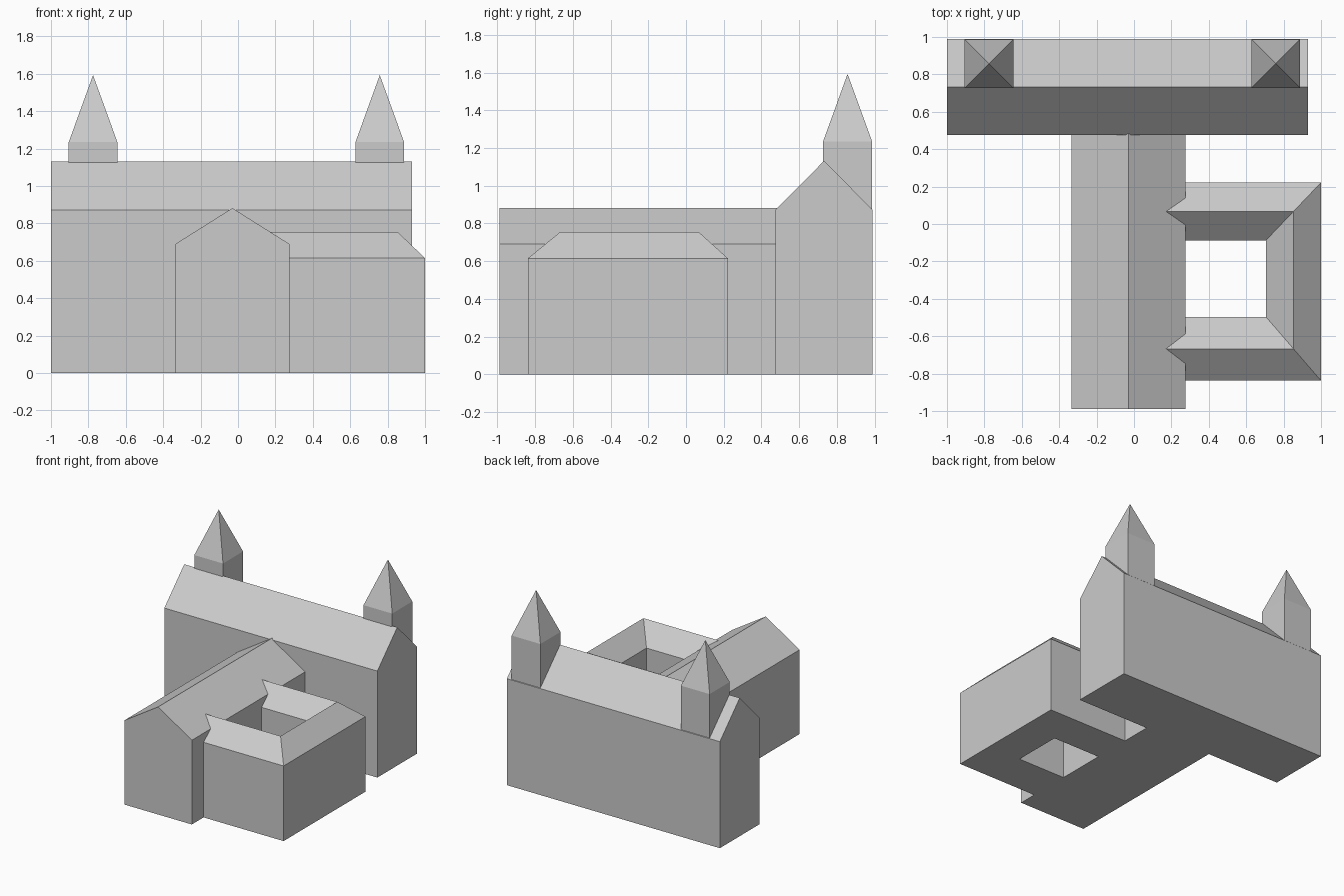
import bpy, bmesh

if "Cube" in bpy.data.objects:
    bpy.data.objects.remove(bpy.data.objects["Cube"])


def loft(name, sections):
    """Join matching cross-sections into a closed solid with capped ends."""
    bm = bmesh.new()
    rings = [[bm.verts.new(p) for p in s] for s in sections]
    for a, b in zip(rings, rings[1:]):
        n = len(a)
        for i in range(n):
            j = (i + 1) % n
            bm.faces.new((a[i], a[j], b[j], b[i]))
    bm.faces.new(rings[0])
    bm.faces.new(rings[-1])
    bmesh.ops.remove_doubles(bm, verts=bm.verts, dist=1e-5)
    bmesh.ops.recalc_face_normals(bm, faces=bm.faces)
    mesh = bpy.data.meshes.new(name)
    bm.to_mesh(mesh)
    bm.free()
    ob = bpy.data.objects.new(name, mesh)
    bpy.context.collection.objects.link(ob)
    return ob


def gable(outer, inner, eave, ridge):
    """Gabled house section between two ground points."""
    mid = [(a + b) / 2 for a, b in zip(outer, inner)]
    return [(*outer, 0), (*outer, eave), (*mid, ridge), (*inner, eave), (*inner, 0)]


def tower(name, cx, cy, r):
    """Square turret with a pyramid spire."""
    def square(z, s):
        return [(cx + s * i, cy + s * j, z) for i, j in ((-1, -1), (1, -1), (1, 1), (-1, 1))]
    ob = loft(name, [square(0.6, r), square(1.235, r)])
    bm = bmesh.new()
    bm.from_mesh(ob.data)
    top = [f for f in bm.faces if f.calc_center_median().z > 1.2]
    bm_top = bmesh.ops.poke(bm, faces=top)
    bm_top['verts'][0].co.z = 1.593
    bm.to_mesh(ob.data)
    bm.free()
    return ob


# Long rear hall
hall = loft("main_hall", [gable((x, 0.475), (x, 0.99), 0.872, 1.132) for x in (-1, 0.93)])

# Nave running forward from the hall
nave = loft("nave", [gable((-0.335, y), (0.275, y), 0.69, 0.882) for y in (-0.99, 0.55)])

# U-shaped cloister wing around the courtyard
wing = loft("cloister_wing", [gable(o, i, 0.615, 0.755) for o, i in (
    ((0.1, 0.222), (0.1, -0.088)),
    ((1.0, 0.222), (0.705, -0.088)),
    ((1.0, -0.838), (0.705, -0.496)),
    ((0.1, -0.838), (0.1, -0.496)))])

# Pair of spired turrets on the rear roof slope
towers = [tower("turret", cx, 0.857, 0.13) for cx in (-0.775, 0.758)]

# Merge everything into one clean shell
for part in (nave, wing, *towers):
    m = hall.modifiers.new("union", 'BOOLEAN')
    m.operation = 'UNION'
    m.solver = 'EXACT'
    m.object = part
bpy.context.view_layer.update()
deps = bpy.context.evaluated_depsgraph_get()
merged = bpy.data.meshes.new_from_object(hall.evaluated_get(deps))
hall.modifiers.clear()
hall.data = merged
hall.name = "abbey_building"
for part in (nave, wing, *towers):
    bpy.data.objects.remove(part)
